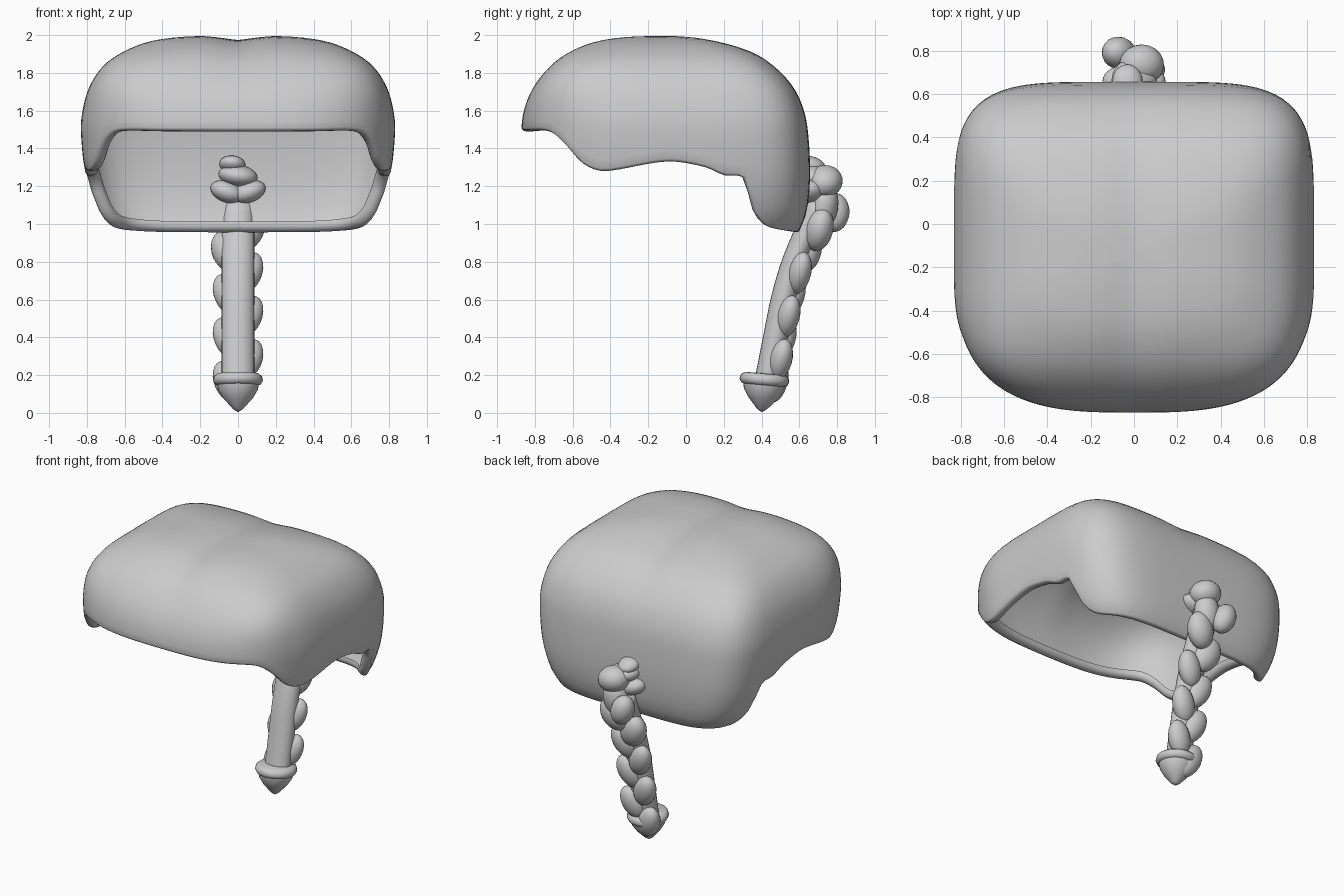
import bpy, bmesh, math
from mathutils import Vector, Matrix

cube = bpy.data.objects.get("Cube")
if cube:
    bpy.data.objects.remove(cube, do_unlink=True)

grey = bpy.data.materials.new("light_grey")
grey.use_nodes = True
grey.diffuse_color = (0.6, 0.6, 0.6, 1)
grey.node_tree.nodes["Principled BSDF"].inputs["Base Color"].default_value = (0.6, 0.6, 0.6, 1)


def finish(name, bm):
    bmesh.ops.recalc_face_normals(bm, faces=bm.faces)
    mesh = bpy.data.meshes.new(name)
    bm.to_mesh(mesh)
    bm.free()
    mesh.materials.append(grey)
    for p in mesh.polygons:
        p.use_smooth = True
    ob = bpy.data.objects.new(name, mesh)
    bpy.context.collection.objects.link(ob)
    return ob


def smooth_lookup(table, t):
    """Cubic interpolation of rows (key, value, ...) at t."""
    last = len(table) - 1
    t = min(max(t, table[0][0]), table[last][0])
    i = 0
    while i < last - 1 and t > table[i + 1][0]:
        i += 1
    a, b = table[i], table[i + 1]
    p, q = table[max(i - 1, 0)], table[min(i + 2, last)]
    h = b[0] - a[0]
    s = (t - a[0]) / h
    out = []
    for k in range(1, len(a)):
        ma = (b[k] - p[k]) / (b[0] - p[0]) * h
        mb = (q[k] - a[k]) / (q[0] - a[0]) * h
        out.append(a[k] * (1 + 2 * s) * (1 - s) ** 2 + ma * s * (1 - s) ** 2
                   + b[k] * s * s * (3 - 2 * s) + mb * s * s * (s - 1))
    return out


# Cap sections: square root of depth below crown, half width, front y, back y
sections = [
    (0, 0, -.14, -.14), (.07, .23, -.285, -.02), (.16, .43, -.45, .13),
    (.3, .61, -.62, .35), (.4, .71, -.715, .46), (.52, .785, -.805, .565),
    (.62, .82, -.855, .62), (.71, .832, -.872, .645), (.87, .805, -.872, .657),
    (.97, .75, -.872, .637), (1.025, .69, -.872, .595)]

# Lower edge of the cap before its rolled lip: y, z
rim = [(-.87, 1.51), (-.73, 1.505), (-.65, 1.445), (-.55, 1.335), (-.47, 1.297),
       (-.4, 1.297), (-.1, 1.345), (.1, 1.315), (.2, 1.272), (.3, 1.262),
       (.335, 1.21), (.36, 1.12), (.4, 1.05), (.46, 1.0), (.53, .98), (.65, .965)]


def cap_point(angle, w):
    half, front, back = smooth_lookup(sections, w)
    c, s = math.cos(angle), math.sin(angle)
    side = max(-1, min(1, s * 2))
    n = 3.95 + side + (.8 - .4 * side) * math.exp(-((w - .4) / .2) ** 2)
    r = (abs(c) ** n + abs(s) ** n) ** (-1 / n)
    x = half * r * c
    y = (front + back) / 2 + (back - front) / 2 * r * s
    z = 2 - w * w
    z -= 0.026 * math.exp(-(x / 0.12) ** 2) * max(0, 1 - w * 1.4)
    return Vector((x, y, z))


# Hollow cap with a centre parting
SEGS, RINGS = 160, 28
bm = bmesh.new()
crown = bm.verts.new(cap_point(0, 0))
columns = []
for i in range(SEGS):
    angle = math.tau * i / SEGS
    edge = smooth_lookup(rim, cap_point(angle, .75).y)[0]
    depth = math.sqrt(2 - edge)
    columns.append([bm.verts.new(cap_point(angle, depth * k / RINGS))
                    for k in range(1, RINGS + 1)])
for i in range(SEGS):
    a, b = columns[i], columns[(i + 1) % SEGS]
    bm.faces.new((crown, a[0], b[0]))
    for k in range(RINGS - 1):
        bm.faces.new((a[k], a[k + 1], b[k + 1], b[k]))
bmesh.ops.recalc_face_normals(bm, faces=bm.faces)
bm.normal_update()

# Rounded lip rolled inward along the whole lower edge: inward, upward steps
roll = [(.004, -.009), (.016, -.016), (.034, -.018), (.052, -.012), (.064, .002), (.068, .025)]
lips = []
for i, col in enumerate(columns):
    p = col[-1]
    along = columns[(i + 1) % SEGS][-1].co - columns[i - 1][-1].co
    normal = p.normal.normalized()
    up = normal.cross(along).normalized()
    if up.dot(col[-2].co - p.co) < 0:
        up.negate()
    lips.append([p] + [bm.verts.new(p.co - normal * a + up * b) for a, b in roll])
for i in range(SEGS):
    a, b = lips[i], lips[(i + 1) % SEGS]
    for k in range(len(roll)):
        bm.faces.new((a[k], a[k + 1], b[k + 1], b[k]))
finish("hair_cap", bm)


def lump(name, loc, size, rot=(0, 0, 0)):
    bm = bmesh.new()
    bmesh.ops.create_uvsphere(bm, u_segments=20, v_segments=12, radius=1)
    turn = Matrix.Identity(4)
    for axis, a in zip("XYZ", rot):
        turn = Matrix.Rotation(math.radians(a), 4, axis) @ turn
    bm.transform(Matrix.Translation(loc) @ turn @ Matrix.Diagonal((*size, 1)))
    finish(name, bm)


# Smooth core running down behind the cap
core = [(.17, .43), (.4, .475), (.62, .52), (.8, .572), (.95, .632), (1.12, .7)]
SIDES = 24
bm = bmesh.new()
rings = []
for k in range(20):
    z = .17 + .05 * k
    y = smooth_lookup(core, z)[0]
    rings.append([bm.verts.new((.087 * math.cos(a), y + .068 * math.sin(a), z))
                  for a in (math.tau * j / SIDES for j in range(SIDES))])
for lo, hi in zip(rings, rings[1:]):
    for j in range(SIDES):
        bm.faces.new((lo[j], lo[(j + 1) % SIDES], hi[(j + 1) % SIDES], hi[j]))
bm.faces.new(rings[0])
bm.faces.new(rings[-1])
finish("braid_core", bm)

# Alternating plaits on the back of the core
spine = [(.16, .475), (.28, .5), (.51, .54), (.74, .6), (.86, .645), (.97, .705)]
for i in range(8):
    z = .165 + .115 * i
    side = 1 if i % 2 else -1
    y = smooth_lookup(spine, z)[0]
    grow = .012 if i > 5 else 0
    lump("braid_plait", (side * .05, y, z),
         (.076 + grow, .062 + grow, .12), (-14, side * 24, 0))

# Knot where the braid meets the cap
lump("knot_lower", (-.07, .79, 1.06), (.075, .075, .105), (-5, -20, 0))
lump("knot_core", (.02, .73, 1.09), (.085, .075, .13), (-10, 10, 0))
lump("knot_middle", (.035, .735, 1.225), (.105, .095, .085), (10, 15, 0))
lump("knot_upper", (0, .665, 1.255), (.105, .1, .058), (0, 8, 0))
lump("knot_top", (-.03, .66, 1.315), (.07, .08, .044), (-15, 5, 0))
for side in (-1, 1):
    lump("knot_wrap", (side * .058, .655, 1.17), (.092, .075, .056), (0, -side * 20, 0))

# Band and pointed tuft at the end of the braid
profile = [(0, .003), (.028, .022), (.078, .078), (.104, .12), (.11, .148),
           (.122, .153), (.132, .172), (.127, .195), (.11, .208), (0, .212)]
bm = bmesh.new()
verts = [bm.verts.new((r, 0, z)) for r, z in profile]
edges = [bm.edges.new(pair) for pair in zip(verts, verts[1:])]
bmesh.ops.spin(bm, geom=verts + edges, axis=(0, 0, 1), cent=(0, 0, 0),
               angle=math.tau, steps=28)
bmesh.ops.remove_doubles(bm, verts=bm.verts, dist=0.0005)
bm.transform(Matrix.Translation((0, .4, 0)) @ Matrix.Rotation(math.radians(-5), 4, 'X'))
tip = finish("braid_tip", bm)

# Keep the band crisp against the tuft
bpy.ops.object.select_all(action='DESELECT')
tip.select_set(True)
bpy.context.view_layer.objects.active = tip
bpy.ops.object.shade_smooth_by_angle(angle=math.radians(50))
